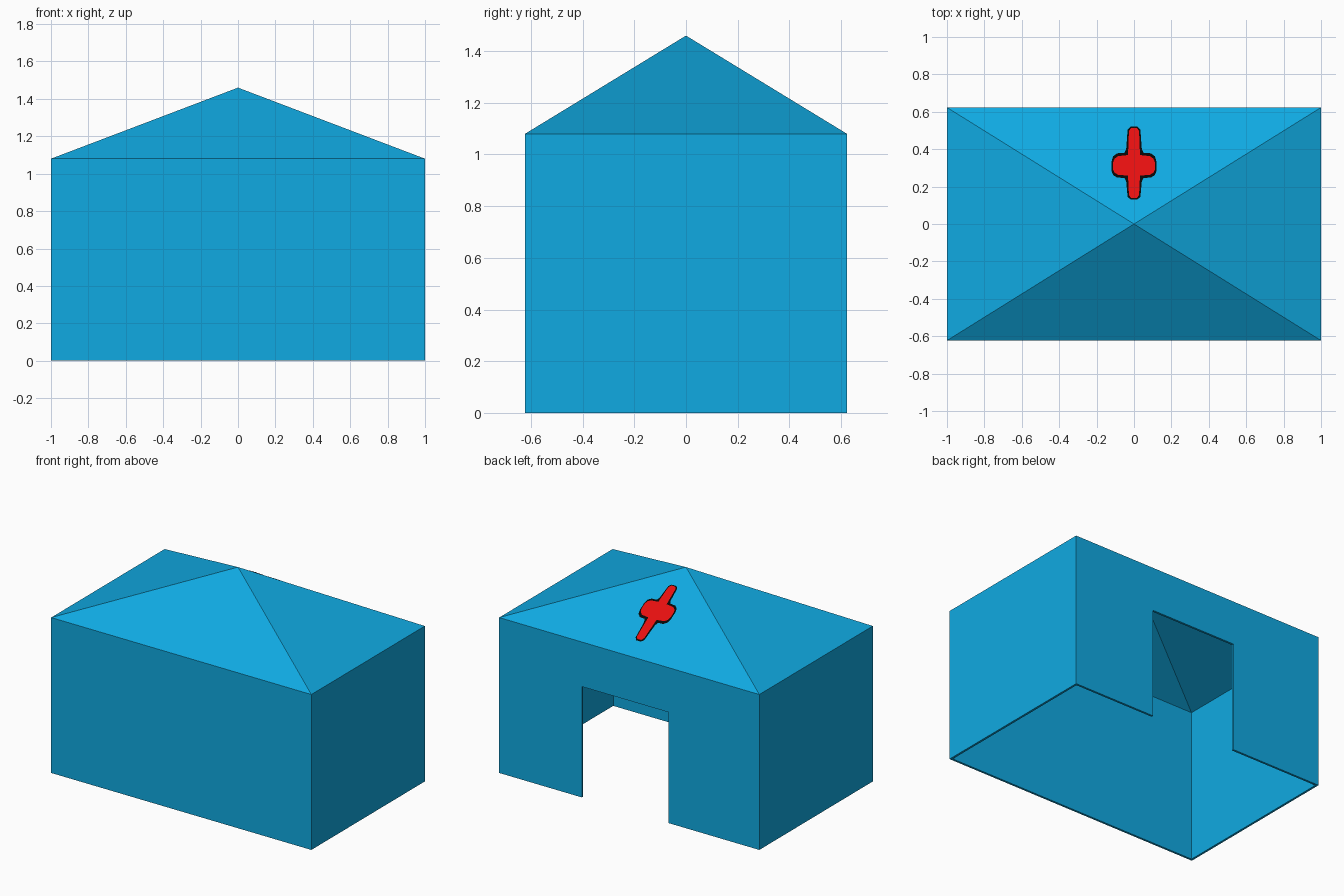
import bpy
from mathutils import Vector

if "Cube" in bpy.data.objects:
    bpy.data.objects.remove(bpy.data.objects["Cube"])

HX, HY = 1.0, 0.623          # half width and half depth
EAVE, APEX = 1.08, 1.46      # wall top and roof peak
DOOR_L, DOOR_R, DOOR_H = -0.30, 0.365, 0.77


def material(name, rgb):
    m = bpy.data.materials.new(name)
    m.diffuse_color = (*rgb, 1)
    m.use_nodes = True
    m.node_tree.nodes["Principled BSDF"].inputs["Base Color"].default_value = m.diffuse_color
    return m


def add_mesh(name, verts, faces, mat):
    me = bpy.data.meshes.new(name)
    me.from_pydata(verts, [], faces)
    me.materials.append(mat)
    ob = bpy.data.objects.new(name, me)
    bpy.context.collection.objects.link(ob)
    return ob


blue = material("tent blue", (0.005, 0.40, 0.76))
red = material("cross red", (0.79, 0.005, 0.005))
black = material("outline black", (0.002, 0.002, 0.002))

# Tent cover: walls, doorway in the back wall and pyramid roof as one thin shell
corners = [(-HX, -HY), (HX, -HY), (HX, HY), (-HX, HY)]
verts = [(x, y, 0) for x, y in corners] + [(x, y, EAVE) for x, y in corners]
verts.append((0, 0, APEX))
verts += [(DOOR_R, HY, 0), (DOOR_R, HY, DOOR_H), (DOOR_L, HY, DOOR_H), (DOOR_L, HY, 0)]
faces = [(i, (i + 1) % 4, 4 + (i + 1) % 4, 4 + i) for i in (0, 1, 3)]
faces.append((2, 9, 10, 11, 12, 3, 7, 6))
faces += [(4 + i, 4 + (i + 1) % 4, 8) for i in range(4)]
tent = add_mesh("tent_cover", verts, faces, blue)
mod = tent.modifiers.new("cloth thickness", 'SOLIDIFY')
mod.thickness = 0.015
mod.offset = -1
mod.use_even_offset = True

# Cross on the back roof slope: one quarter outline, mirrored four ways
slope = (APEX - EAVE) / HY
normal = Vector((0, slope, 1)).normalized()


def cross_plate(name, quarter, lift, mat):
    outline = []
    for sx, sy in ((1, 1), (1, -1), (-1, -1), (-1, 1)):
        pts = quarter if sx == sy else quarter[::-1]
        outline += [(sx * x, sy * y) for x, y in pts]
    outline.reverse()        # counter-clockwise from above
    pts = []
    for x, dy in outline:
        y = 0.305 + dy * (1.1 if dy > 0 else 0.9)
        pts.append(Vector((x, y, APEX - slope * y)) + normal * lift)
    add_mesh(name, pts, [tuple(range(len(pts)))], mat)


cross_plate("cross_outline", [(0.018, 0.195), (0.034, 0.18), (0.042, 0.085),
                              (0.052, 0.067), (0.09, 0.065), (0.112, 0.05),
                              (0.12, 0.025)], 0.003, black)
cross_plate("cross", [(0.015, 0.187), (0.027, 0.172), (0.032, 0.055),
                      (0.085, 0.05), (0.103, 0.038), (0.112, 0.02)], 0.006, red)
